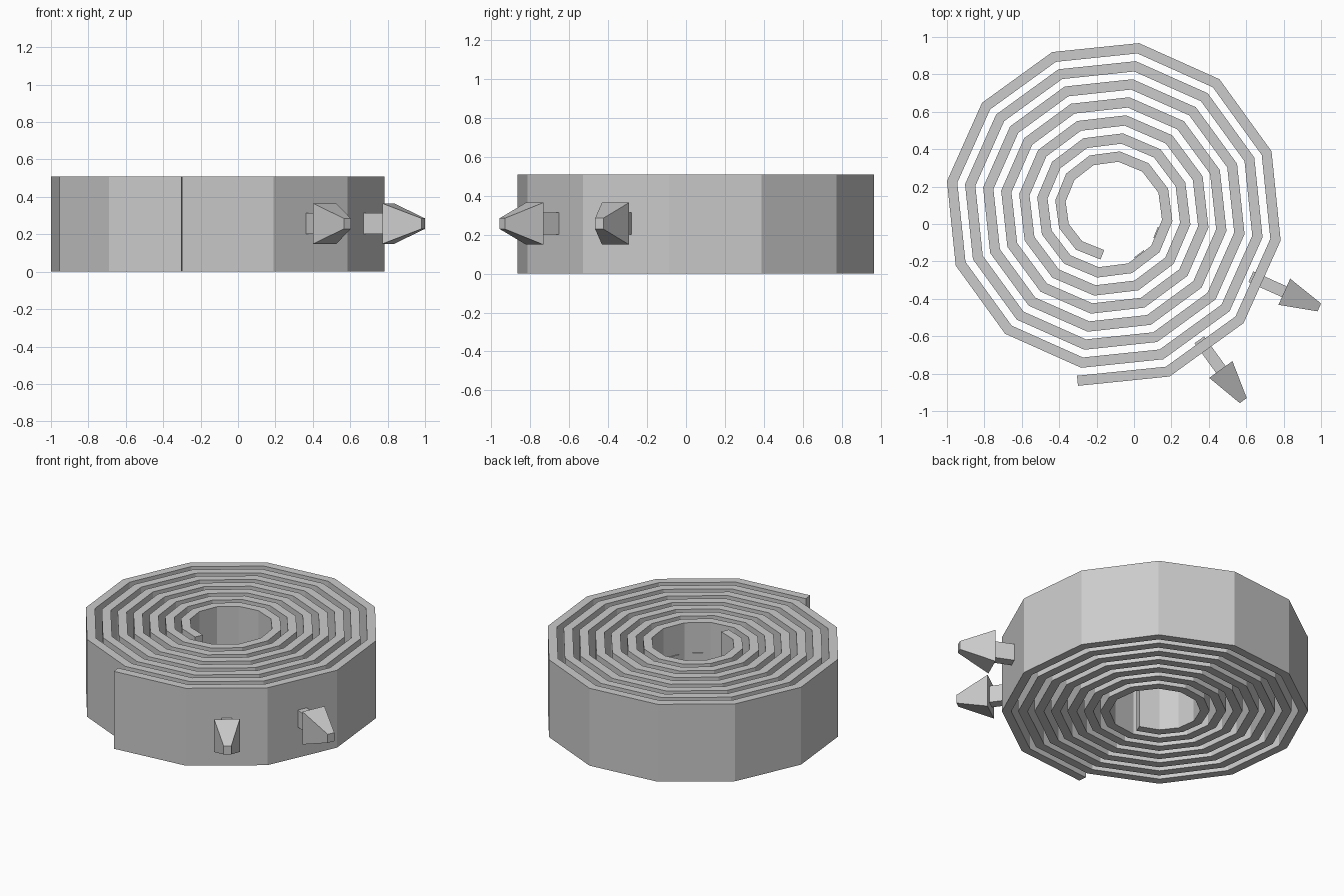
import bpy, bmesh
from math import cos, sin, radians
from mathutils import Vector, Matrix

cube = bpy.data.objects.get("Cube")
if cube:
    bpy.data.objects.remove(cube, do_unlink=True)

grey = bpy.data.materials.new("plain grey")
grey.use_nodes = True
colour = (0.6, 0.6, 0.6, 1)
grey.diffuse_color = colour
grey.node_tree.nodes["Principled BSDF"].inputs["Base Color"].default_value = colour

SIDES, TURNS = 12, 7
CENTRE = Vector((-0.132, 0.075, 0))
START_ANGLE, START_RADIUS, PITCH = -100.1, 0.955, 0.098
THICKNESS, HEIGHT, SPIKE_Z = 0.054, 0.51, 0.257


def finish(bm, name):
    bmesh.ops.recalc_face_normals(bm, faces=bm.faces)
    mesh = bpy.data.meshes.new(name)
    bm.to_mesh(mesh)
    bm.free()
    mesh.materials.append(grey)
    obj = bpy.data.objects.new(name, mesh)
    bpy.context.collection.objects.link(obj)
    return obj


def skin(bm, rings):
    """Join a row of four-cornered rings into a closed solid."""
    rings = [[bm.verts.new(p) for p in ring] for ring in rings]
    for a, b in zip(rings, rings[1:]):
        for i in range(4):
            j = (i + 1) % 4
            bm.faces.new((a[i], a[j], b[j], b[i]))
    bm.faces.new(rings[0])
    bm.faces.new(rings[-1])


def spiral_point(i):
    angle = radians(START_ANGLE + i * 360 / SIDES)
    radius = START_RADIUS - PITCH * i / SIDES
    return CENTRE + radius * Vector((cos(angle), sin(angle), 0))


# Rolled strip: one rectangular section swept along the faceted spiral
path = [spiral_point(i) for i in range(SIDES * TURNS + 1)]
normals = []
for a, b in zip(path, path[1:]):
    d = (b - a).normalized()
    normals.append(Vector((-d.y, d.x, 0)))
up = Vector((0, 0, HEIGHT))
rings = []
for i, p in enumerate(path):
    n0, n1 = normals[max(i - 1, 0)], normals[min(i, len(normals) - 1)]
    miter = (n0 + n1).normalized()
    q = p + miter * THICKNESS / miter.dot(n0)
    rings.append([p, q, q + up, p + up])
bm = bmesh.new()
skin(bm, rings)
finish(bm, "rolled_strip")


def bar(name, segment, sections):
    """Solid along a facet's outward normal; sections are (offset, width, height)."""
    mid = (path[segment] + path[segment + 1]) / 2
    out = -normals[segment]
    side = Vector((-out.y, out.x, 0))
    bm = bmesh.new()
    skin(bm, [[mid + out * o + side * (sx * w / 2) + Vector((0, 0, SPIKE_Z + sz * h / 2))
               for sx, sz in ((-1, -1), (1, -1), (1, 1), (-1, 1))]
              for o, w, h in sections])
    finish(bm, name)


# Two spikes on neighbouring facets, with matching plates inside the bore
for label, segment in (("front", 1), ("side", 2)):
    bar(label + "_spike_shaft", segment, [(-0.066, 0.063, 0.112), (0.13, 0.063, 0.112)])
    bar(label + "_spike_head", segment, [(0.13, 0.153, 0.216), (0.335, 0.046, 0.056)])
    inner = segment + SIDES * (TURNS - 1)
    bar(label + "_inner_plate", inner,
        [(-THICKNESS - 0.006, 0.063, 0.112), (-THICKNESS + 0.01, 0.063, 0.112)])
